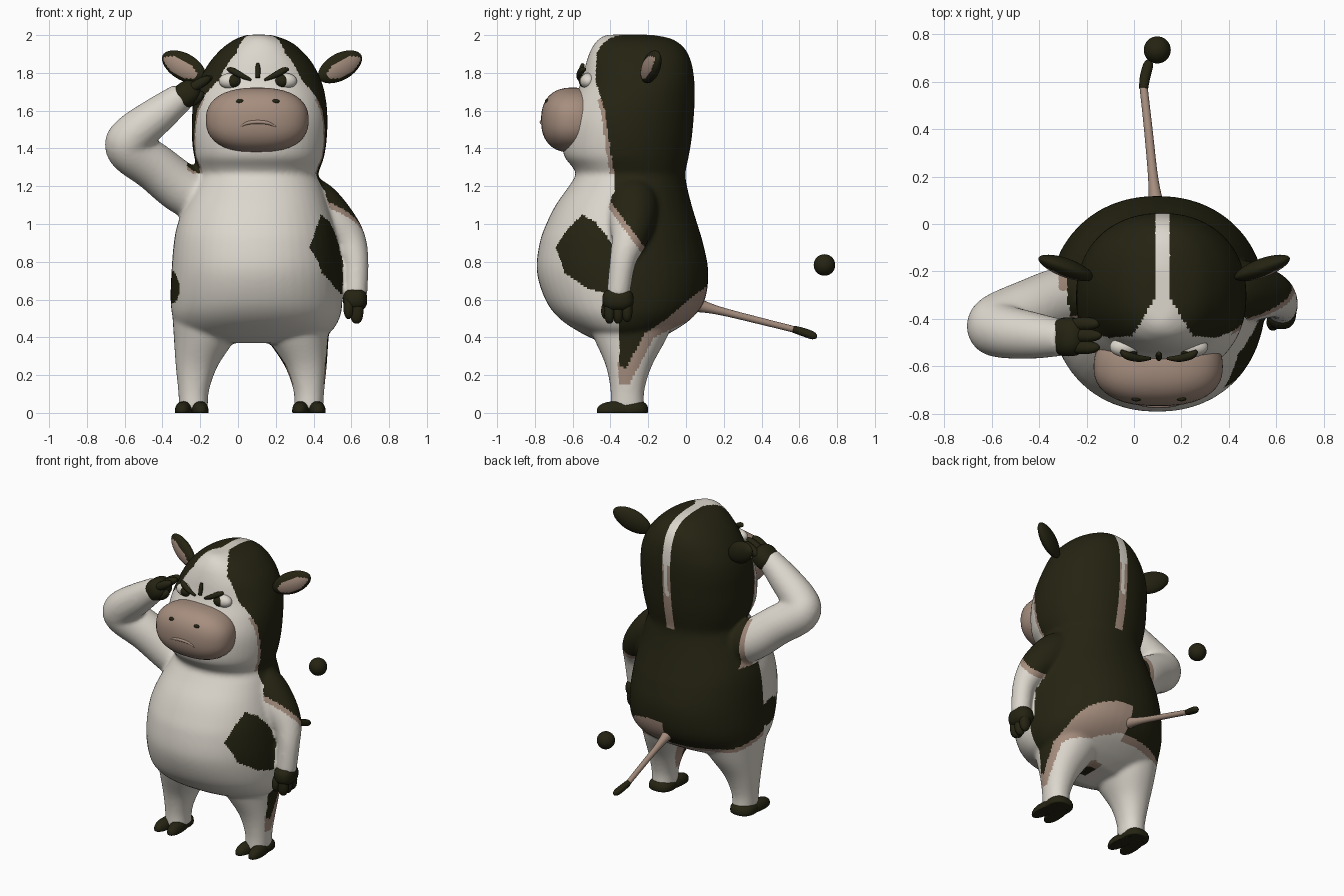
import bpy, bmesh, math
from mathutils import Vector, Matrix, Euler

if "Cube" in bpy.data.objects:
    bpy.data.objects.remove(bpy.data.objects["Cube"])

WHITE, DARK, PEACH = 0, 1, 2
mats = []
for name, col in (("cream_white", (0.72, 0.68, 0.61)), ("dark_patch", (0.018, 0.017, 0.006)),
                  ("pink_skin", (0.38, 0.27, 0.21))):
    m = bpy.data.materials.new(name)
    m.diffuse_color = (*col, 1)
    m.use_nodes = True
    m.node_tree.nodes["Principled BSDF"].inputs["Base Color"].default_value = m.diffuse_color
    mats.append(m)


def finish(name, bm, mat=WHITE):
    bmesh.ops.recalc_face_normals(bm, faces=bm.faces)
    me = bpy.data.meshes.new(name)
    for f in bm.faces:
        f.smooth = True
        if callable(mat) is False and mat is not None:
            f.material_index = mat
    bm.to_mesh(me)
    bm.free()
    for m in mats:
        me.materials.append(m)
    ob = bpy.data.objects.new(name, me)
    bpy.context.collection.objects.link(ob)
    return ob


def spline(rows, k=6):
    """Catmull-Rom through rows of numbers."""
    out = []
    for i in range(len(rows) - 1):
        a, b, c, d = (rows[max(0, min(len(rows) - 1, i + j))] for j in (-1, 0, 1, 2))
        for s in range(k):
            t = s / k
            out.append([0.5 * (2 * q + (r - p) * t + (2 * p - 5 * q + 4 * r - u) * t * t
                        + (3 * q - p - 3 * r + u) * t ** 3) for p, q, r, u in zip(a, b, c, d)])
    return out + [list(rows[-1])]


def skin(bm, rings):
    vs = [[bm.verts.new(p) for p in r] for r in rings]
    n = len(vs[0])
    for a, b in zip(vs, vs[1:]):
        for i in range(n):
            bm.faces.new((a[i], a[(i + 1) % n], b[(i + 1) % n], b[i]))
    bm.faces.new(vs[0])
    bm.faces.new(vs[-1])


def loft(bm, rows, e=2.15, n=48):
    """rows: z, centre x, half width, front y, back y"""
    rings = []
    for z, cx, rx, yf, yb in spline(rows):
        ring = []
        for i in range(n):
            c, s = math.cos(math.tau * i / n), math.sin(math.tau * i / n)
            ring.append((cx + rx * math.copysign(abs(c) ** (2 / e), c),
                         (yf + yb) / 2 + (yb - yf) / 2 * math.copysign(abs(s) ** (2 / e), s), z))
        rings.append(ring)
    skin(bm, rings)


def tube(bm, rows, n=24, k=6):
    """rows: x, y, z, radius"""
    pts = spline(rows, k)
    u, rings = None, []
    for i, p in enumerate(pts):
        t = (Vector(pts[min(i + 1, len(pts) - 1)][:3]) - Vector(pts[max(i - 1, 0)][:3])).normalized()
        u = t.orthogonal() if u is None else u - t * u.dot(t)
        u.normalize()
        v = t.cross(u)
        rings.append([Vector(p[:3]) + p[3] * (u * math.cos(math.tau * j / n) + v * math.sin(math.tau * j / n))
                      for j in range(n)])
    skin(bm, rings)


def blob(name, loc, rad, mat, rot=(0, 0, 0), n=2, mirror=None, rule=None, seg=32):
    """Superellipsoid; mirror = x of mirror plane; rule(unit point) gives a material."""
    bm = bmesh.new()
    bmesh.ops.create_uvsphere(bm, u_segments=seg, v_segments=seg // 2, radius=1)
    for f in bm.faces:
        f.material_index = rule(f.calc_center_median()) if rule else mat
    M = Matrix.LocRotScale(Vector(loc), Euler([math.radians(a) for a in rot]), Vector(rad))
    for v in bm.verts:
        v.co = M @ (v.co / sum(abs(c) ** n for c in v.co) ** (1 / n))
        v.co.z = max(v.co.z, 0)
        if mirror is not None:
            v.co.x = 2 * mirror - v.co.x
    return finish(name, bm, None)


def rod(name, rows, mat, n=12):
    bm = bmesh.new()
    tube(bm, rows, n)
    return finish(name, bm, mat)


# Body: torso and head, legs and arms fused by voxel remesh
bm = bmesh.new()
loft(bm, [(.37, .09, .22, -.44, -.20), (.42, .095, .38, -.55, -.09), (.50, .097, .44, -.67, .03),
          (.60, .098, .455, -.745, .10), (.75, .098, .45, -.79, .118), (.90, .095, .435, -.775, .09),
          (1.0, .095, .415, -.74, .06), (1.1, .1, .38, -.69, .03), (1.2, .108, .34, -.62, .005),
          (1.26, .11, .315, -.585, -.003), (1.30, .112, .325, -.60, .002), (1.36, .112, .345, -.645, .015),
          (1.45, .113, .357, -.655, .03), (1.55, .115, .359, -.645, .04), (1.65, .115, .352, -.605, .046),
          (1.75, .117, .327, -.555, .045), (1.85, .12, .275, -.53, .03), (1.92, .12, .215, -.505, .0),
          (1.96, .12, .165, -.48, -.04), (1.985, .115, .115, -.455, -.09), (2.002, .11, .06, -.42, -.18)])
for s in (1, -1):
    loft(bm, [(z, .07 - s * (.07 - cx), rx, f, b) for z, cx, rx, f, b in (
        (.02, -.235, .076, -.40, -.22), (.12, -.235, .082, -.40, -.22), (.25, -.218, .112, -.425, -.18),
        (.40, -.175, .165, -.49, -.10), (.55, -.15, .20, -.55, -.04))], n=32)
tube(bm, [(.28, -.29, 1.13, .10), (.38, -.28, 1.12, .13), (.49, -.285, 1.02, .125), (.58, -.30, .92, .097),
          (.622, -.335, .80, .07), (.622, -.36, .62, .062)])
tube(bm, [(-.12, -.30, 1.10, .13), (-.285, -.31, 1.18, .133), (-.44, -.36, 1.30, .127), (-.575, -.42, 1.40, .125),
          (-.555, -.45, 1.47, .115), (-.42, -.47, 1.58, .098), (-.29, -.48, 1.68, .075)])
body = finish("body", bm)
bpy.context.view_layer.objects.active = body
body.select_set(True)
rm = body.modifiers.new("fuse", 'REMESH')
rm.mode, rm.voxel_size = 'VOXEL', .012
sm = body.modifiers.new("soften", 'SMOOTH')
sm.factor, sm.iterations = .5, 10
for mod in ("fuse", "soften"):
    bpy.ops.object.modifier_apply(modifier=mod)


# Coat pattern: patches are outlines in the side view (y, z)
def inside(y, z, poly):
    hit = False
    for (a, b), (c, d) in zip(poly, poly[1:] + poly[:1]):
        if (b > z) != (d > z) and y < (c - a) * (z - b) / (d - b) + a:
            hit = not hit
    return hit


SPOT = [(-.55, 1.05), (-.62, .98), (-.69, .88), (-.64, .74), (-.52, .66), (-.42, .63), (-.34, .64), (-.35, .86), (-.48, 1.01)]
BACK = [(.3, 1.28), (-.38, 1.28), (-.36, .9), (-.35, .25), (-.32, .23), (-.22, .42), (-.1, .5), (.04, .62), (.3, .80)]
RUMP = [(.3, .57), (.1, .55), (0, .48), (-.17, .40), (-.3, .15), (-.35, .15), (-.36, .26), (-.3, .7), (.3, .85)]
EDGE = [(1.26, -.38), (1.6, -.43), (1.76, -.48), (2.1, -.46)]


def coat(c):
    x, y, z = c
    if z > 1.27 and x > -.27:                                   # head
        edge = next(b + (d - b) * (z - a) / (e - a) for (a, b), (e, d) in zip(EDGE, EDGE[1:]) if z <= e)
        stripe = .03 + max(0, -.31 - y) * .6
        if y > edge:
            if abs(x - .12) < stripe:
                return WHITE if z > 1.72 or abs(x - .12) < .012 and z > 1.5 else PEACH
            return DARK
        return PEACH if z < 1.66 and y > edge - .022 else WHITE
    if x < -.28 and z > 1.03:                                   # raised arm
        return PEACH if x > -.315 and y > -.28 else WHITE
    if x > .555 - .25 * max(0, z - .8):                         # lowered arm
        d = z - .85 + 1.35 * (y + .2)
        return DARK if d > 0 else PEACH if d > -.05 else WHITE
    if x > .1:                                                  # flank with rump patch
        if (x > .2 and inside(y, z, SPOT)) or inside(y, z, BACK):
            return DARK
        return PEACH if inside(y, z, RUMP) else WHITE
    if x < -.2 and ((y + .42) / .12) ** 2 + ((z - .665) / .085) ** 2 < 1:
        return DARK
    low = .50 - .25 * min(0, y + .1)
    if y > -.34 and z > low - .03:
        return DARK if z > low else PEACH
    return WHITE


me = body.data
if not me.materials:
    for m in mats:
        me.materials.append(m)
for p in me.polygons:
    p.use_smooth = True
    p.material_index = coat(p.center)

# Muzzle with nostrils and frown
blob("muzzle", (.102, -.60, 1.55), (.272, .167, .172), PEACH, n=2.4, seg=48)
for x in (.01, .20):
    blob("nostril", (x, -.737, 1.65), (.02, .01, .012), DARK, seg=16)
rod("mouth", [(.01, -.756, 1.515, .004), (.05, -.762, 1.534, .009), (.105, -.765, 1.54, .01),
              (.16, -.762, 1.534, .009), (.2, -.756, 1.515, .004)], PEACH)

# Eyes, brows and frown tuft
for mir in (None, .105):
    blob("eye", (-.04, -.518, 1.757), (.062, .042, .042), WHITE, mirror=mir)
    blob("pupil", (-.022, -.538, 1.757), (.036, .03, .034), DARK, mirror=mir)
    f = (lambda x: x) if mir is None else (lambda x: .21 - x)
    rod("brow", [(f(-.055), -.535, 1.82, .008), (f(-.03), -.553, 1.812, .017), (f(.02), -.566, 1.785, .015),
                 (f(.07), -.566, 1.762, .006)], DARK)
rod("frown_tuft", [(.105, -.545, 1.85, .008), (.105, -.553, 1.82, .014), (.105, -.565, 1.775, .012)], DARK)


# Ears: dark shell, pink inside the front
def ear_rule(p):
    return PEACH if p.y < -.3 and ((p.x - .05) / .8) ** 2 + ((p.z + .1) / .62) ** 2 < 1 else DARK


for mir in (None, .127):
    blob("ear", (.54, -.185, 1.832), (.135, .04, .072), DARK, rot=(0, -27, 20), n=1.9, mirror=mir, rule=ear_rule, seg=40)

# Lowered hand
blob("lowered_palm", (.62, -.36, .60), (.064, .083, .062), DARK, n=2.6)
for i, y in enumerate((-.405, -.36, -.312)):
    blob("lowered_finger", (.628, y, .54 + .008 * (i == 2)), (.036, .029, .068), DARK, n=2.3, seg=20)
blob("lowered_thumb", (.585, -.415, .555), (.027, .033, .06), DARK, rot=(-12, 0, 0), seg=20)

# Raised hand at the brow
blob("raised_palm", (-.275, -.475, 1.685), (.08, .082, .068), DARK, rot=(0, -38, 0), n=2.5)
for y, r in ((-.42, .075), (-.47, .085), (-.52, .075)):
    blob("raised_finger", (-.21, y, 1.74), (r, .028, .027), DARK, rot=(0, -30, 0), n=2.2, seg=20)
blob("raised_thumb", (-.225, -.50, 1.665), (.055, .032, .032), DARK, rot=(0, -35, 0), seg=20)

# Cloven hooves
for mir in (None, .065):
    blob("hoof_heel", (-.245, -.29, .015), (.083, .09, .054), DARK, n=2.5, mirror=mir)
    for x, a in ((-.288, -5), (-.202, 5)):
        blob("hoof_toe", (x, -.365, .01), (.044, .108, .052), DARK, rot=(0, 0, a), n=2.3, mirror=mir, seg=24)

# Tail, dark tip and loose tuft ball
rod("tail", [(.095, .03, .58, .05), (.092, .09, .563, .032), (.08, .2, .535, .021), (.06, .4, .485, .018),
             (.04, .58, .44, .017)], PEACH, 16)
rod("tail_tip", [(.04, .57, .443, .019), (.047, .62, .428, .022), (.06, .67, .41, .021), (.067, .69, .402, .01)], DARK, 16)
blob("tail_tuft", (.098, .733, .783), (.057, .057, .057), DARK)
